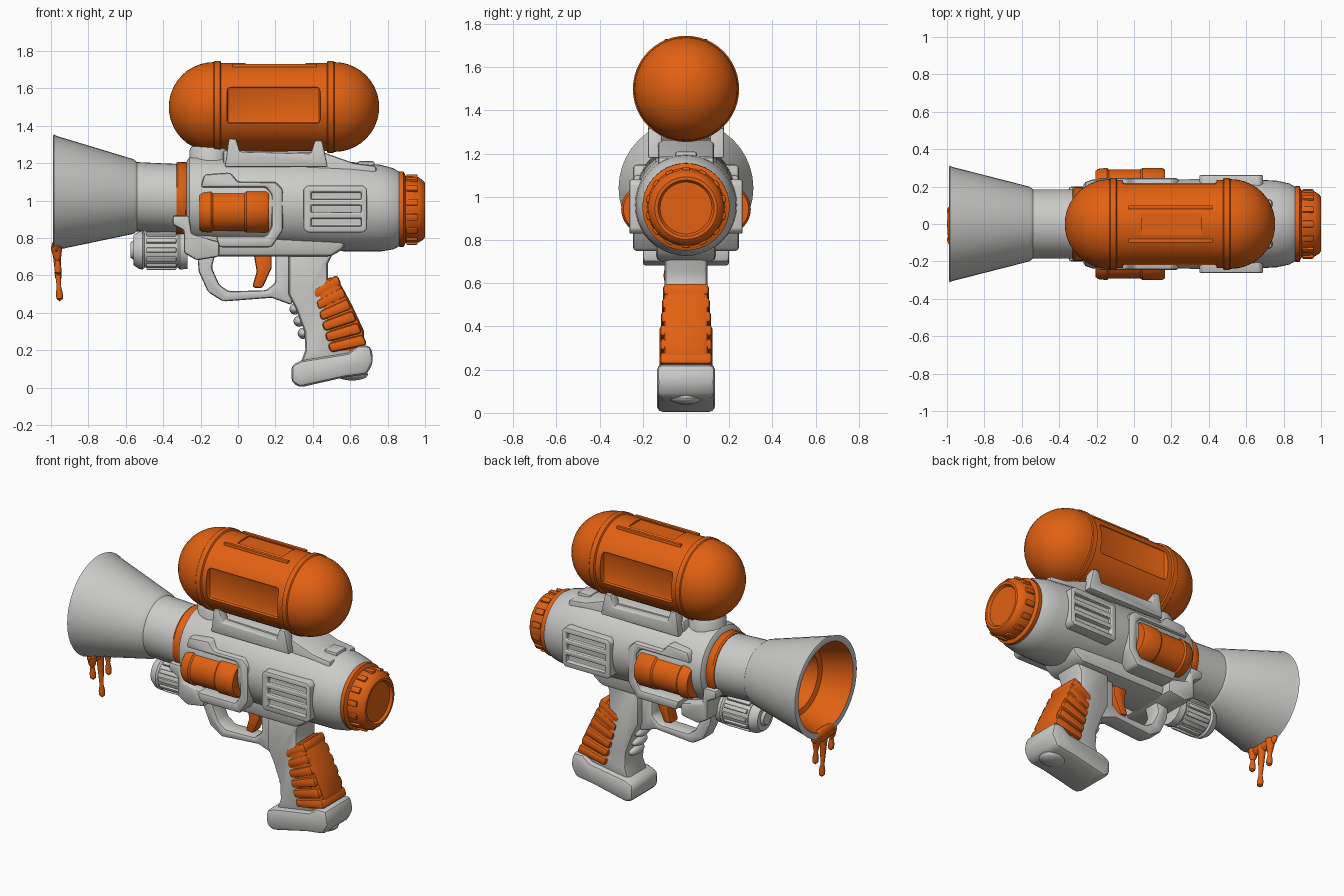
import bpy, bmesh
from math import cos, sin, pi, radians
from mathutils import Matrix, Vector

if "Cube" in bpy.data.objects:
    bpy.data.objects.remove(bpy.data.objects["Cube"], do_unlink=True)


def make_material(name, colour):
    mat = bpy.data.materials.new(name)
    mat.use_nodes = True
    mat.diffuse_color = colour
    mat.node_tree.nodes["Principled BSDF"].inputs["Base Color"].default_value = colour
    return mat


GREY = make_material("light grey plastic", (0.6, 0.6, 0.585, 1))
ORANGE = make_material("orange plastic", (0.76, 0.12, 0.006, 1))


def axis_height(x):
    """Height of the slightly sloping barrel axis."""
    return 0.995 - 0.047 * x


def finish(name, bm, mats, bevel=0, cutters=()):
    """Turn a bmesh into an object, with its cuts, bevel and shading applied."""
    bmesh.ops.remove_doubles(bm, verts=bm.verts, dist=1e-5)
    bmesh.ops.recalc_face_normals(bm, faces=bm.faces)
    mesh = bpy.data.meshes.new(name)
    bm.to_mesh(mesh)
    bm.free()
    obj = bpy.data.objects.new(name, mesh)
    bpy.context.collection.objects.link(obj)
    for mat in mats:
        mesh.materials.append(mat)
    bpy.ops.object.select_all(action='DESELECT')
    obj.select_set(True)
    bpy.context.view_layer.objects.active = obj
    for cutter in cutters:
        mod = obj.modifiers.new("cut", 'BOOLEAN')
        mod.operation, mod.solver, mod.object = 'DIFFERENCE', 'EXACT', cutter
        bpy.ops.object.modifier_apply(modifier=mod.name)
        bpy.data.objects.remove(cutter, do_unlink=True)
    if bevel:
        mod = obj.modifiers.new("bevel", 'BEVEL')
        mod.width, mod.segments, mod.limit_method = bevel, 2, 'ANGLE'
        bpy.ops.object.modifier_apply(modifier=mod.name)
    bpy.ops.object.shade_smooth_by_angle(angle=radians(35))
    return obj


def lathe(name, profile, place, mats, second_from=None, cutters=(), segments=40):
    """Revolve (along, radius) pairs; place maps (along, a, b) to a point."""
    bm = bmesh.new()
    angles = [2 * pi * k / segments for k in range(segments)]
    rings = [[bm.verts.new(place(t, r * cos(a), r * sin(a))) for a in angles]
             for t, r in profile]
    for i in range(len(rings) - 1):
        for k in range(segments):
            j = (k + 1) % segments
            face = bm.faces.new((rings[i][k], rings[i][j], rings[i + 1][j], rings[i + 1][k]))
            face.material_index = int(second_from is not None and i >= second_from)
    return finish(name, bm, mats, cutters=cutters)


def on_barrel(x, a, b):
    return Vector((x, a, axis_height(x) + b))


def along_x(y, z):
    return lambda x, a, b: Vector((x, y + a, z + b))


def prism(name, outline, y0, y1, mat, bevel=0.015, cutters=()):
    """Extrude an outline in x and z from y0 to y1."""
    bm = bmesh.new()
    near, far = [[bm.verts.new((x, y, z)) for x, z in outline] for y in (y0, y1)]
    bm.faces.new(near)
    bm.faces.new(far[::-1])
    for i in range(len(near)):
        j = (i + 1) % len(near)
        bm.faces.new((near[i], far[i], far[j], near[j]))
    return finish(name, bm, [mat], bevel, cutters)


def box(name, x0, x1, y0, y1, z0, z1, mat, bevel=0.01):
    return prism(name, [(x0, z0), (x1, z0), (x1, z1), (x0, z1)], y0, y1, mat, bevel)


def ribs(name, x0, x1, z, radius, width, height, count, mat):
    """Ring of raised bars around an x axis."""
    bm = bmesh.new()
    for k in range(count):
        bmesh.ops.create_cube(bm, size=1, matrix=Matrix.Translation(((x0 + x1) / 2, 0, z))
                              @ Matrix.Rotation(2 * pi * k / count, 4, 'X')
                              @ Matrix.Translation((0, 0, radius))
                              @ Matrix.Diagonal((x1 - x0, width, height, 1)))
    finish(name, bm, [mat], 0.005)


def blob(name, centre, size, mat):
    bm = bmesh.new()
    bmesh.ops.create_uvsphere(bm, u_segments=24, v_segments=12, radius=1,
                              matrix=Matrix.Translation(centre) @ Matrix.Diagonal((*size, 1)))
    finish(name, bm, [mat])


# Barrel: flared muzzle with an orange bore, collar, body and rear cap
lathe("muzzle", [(-0.3, 0), (-0.3, 0.185), (-0.54, 0.185), (-0.56, 0.2), (-0.97, 0.305),
                 (-0.985, 0.312), (-0.99, 0.3), (-0.985, 0.275), (-0.81, 0.215),
                 (-0.8, 0.185), (-0.62, 0.16), (-0.62, 0)], on_barrel, [GREY, ORANGE], 7)
lathe("collar", [(-0.33, 0), (-0.33, 0.19), (-0.32, 0.197), (-0.28, 0.197), (-0.27, 0.19),
                 (-0.27, 0)], on_barrel, [ORANGE])
lathe("body", [(-0.275, 0), (-0.275, 0.2), (-0.26, 0.225), (-0.22, 0.238), (0.6, 0.24),
               (0.76, 0.232), (0.83, 0.217), (0.86, 0.2), (0.86, 0)], on_barrel, [GREY])
lathe("rear_cap", [(0.85, 0), (0.85, 0.195), (0.865, 0.202), (0.885, 0.202), (0.895, 0.18),
                   (0.965, 0.175), (0.99, 0.158), (1, 0.145), (1, 0.13), (0.985, 0.12),
                   (0.985, 0)], on_barrel, [ORANGE])
ribs("rear_cap_ribs", 0.9, 0.96, axis_height(0.93), 0.177, 0.035, 0.022, 14, ORANGE)

# Tank: capsule with raised bands, side windows and a top recess
arc = [(0.24 * sin(k * pi / 20), 0.24 * cos(k * pi / 20)) for k in range(11)]
band = [(0, 0.24), (0.005, 0.246), (0.035, 0.246), (0.04, 0.236)]
tank_profile = [(-0.13 - s, r) for s, r in arc[::-1]] + [(-0.13 + s, r) for s, r in band]
tank_profile += [(0.515 - s, r) for s, r in band[::-1]] + [(0.515 + s, r) for s, r in arc]
windows = [box("window_cutter", -0.06, 0.44, s * 0.2, s * 0.3, 1.41, 1.61, ORANGE, 0.02)
           for s in (-1, 1)]
windows.append(box("top_cutter", 0.04, 0.36, -0.06, 0.06, 1.725, 1.8, ORANGE, 0))
for cutter in windows:
    cutter.hide_render = True
lathe("tank", tank_profile, along_x(0, 1.5), [ORANGE], cutters=windows, segments=48)

# Tank mount
lathe("tank_neck", [(1.15, 0), (1.15, 0.11), (1.27, 0.11), (1.3, 0.09), (1.3, 0)],
      lambda z, a, b: Vector((a - 0.15, b, z)), [GREY])
prism("saddle", [(-0.08, 1.1), (-0.08, 1.27), (0.45, 1.26), (0.62, 1.2), (0.74, 1.185),
                 (0.74, 1.1)], -0.13, 0.13, GREY)
box("rear_latch", 0.64, 0.73, -0.05, 0.05, 1.17, 1.21, GREY)

# Parts on both sides of the body
for s, side in ((-1, "right"), (1, "left")):
    prism(side + "_mount_rail", [(-0.07, 1.18), (-0.05, 1.33), (-0.01, 1.33), (0.01, 1.26),
                                 (0.39, 1.25), (0.41, 1.32), (0.45, 1.32), (0.48, 1.18)],
          s * 0.11, s * 0.175, GREY, 0.008)
    box(side + "_tank_strip", -0.03, 0.42, s * 0.08, s * 0.1, 1.7, 1.73, ORANGE, 0.004)
    prism(side + "_frame", [(-0.2, 1.07), (-0.18, 1.14), (-0.04, 1.15), (0, 1.1), (0.2, 1.1),
                            (0.24, 1.06), (0.24, 0.84), (0.18, 0.75), (-0.1, 0.75),
                            (-0.12, 0.81), (0.15, 0.81), (0.18, 0.86), (0.18, 1.03),
                            (0.15, 1.07)], s * 0.1, s * 0.245, GREY)
    lathe(side + "_slide", [(-0.205, 0), (-0.205, 0.1), (-0.19, 0.11), (-0.145, 0.115),
                            (-0.135, 0.107), (0.035, 0.107), (0.045, 0.115), (0.15, 0.115),
                            (0.165, 0.105), (0.165, 0)], along_x(s * 0.185, 0.943), [ORANGE])
    slots = [box("slot_cutter", 0.39, 0.66, s * 0.235, s * 0.3, z - 0.02, z + 0.02, GREY, 0)
             for z in (0.885, 0.955, 1.025)]
    for cutter in slots:
        cutter.hide_render = True
    prism(side + "_vent", [(0.35, 0.85), (0.37, 0.83), (0.67, 0.83), (0.69, 0.85),
                           (0.69, 1.06), (0.67, 1.08), (0.37, 1.08), (0.35, 1.06)],
          s * 0.15, s * 0.262, GREY, 0.01, slots)

# Underside: receiver, bracket and small front canister
prism("receiver", [(-0.3, 0.87), (-0.25, 0.74), (-0.2, 0.7), (0.5, 0.7), (0.56, 0.74),
                   (0.62, 0.85)], -0.14, 0.14, GREY, 0.03)
prism("bracket", [(-0.35, 0.92), (-0.26, 0.92), (-0.25, 0.82), (-0.1, 0.78), (-0.1, 0.7),
                  (-0.22, 0.68), (-0.29, 0.72), (-0.29, 0.84), (-0.35, 0.87)],
      -0.2, 0.2, GREY)
lathe("canister", [(-0.575, 0), (-0.575, 0.04), (-0.56, 0.05), (-0.56, 0.08), (-0.53, 0.1),
                   (-0.51, 0.104), (-0.5, 0.094), (-0.32, 0.094), (-0.31, 0.104),
                   (-0.27, 0.1), (-0.27, 0)], along_x(0, 0.735), [GREY])
ribs("canister_ribs", -0.49, -0.33, 0.735, 0.095, 0.026, 0.022, 12, GREY)

# Trigger and guard
prism("trigger_guard", [(-0.22, 0.74), (-0.21, 0.62), (-0.16, 0.51), (-0.08, 0.46),
                        (0.18, 0.48), (0.29, 0.44), (0.3, 0.72), (0.2, 0.72), (0.2, 0.56),
                        (0.15, 0.52), (-0.05, 0.515), (-0.1, 0.55), (-0.14, 0.64),
                        (-0.12, 0.72)], -0.055, 0.055, GREY)
prism("trigger", [(0.08, 0.74), (0.18, 0.74), (0.18, 0.64), (0.13, 0.53), (0.075, 0.535),
                  (0.1, 0.62)], -0.04, 0.04, ORANGE)

# Grip: grey core, ridged orange back and foot
prism("grip", [(0.27, 0.74), (0.27, 0.5), (0.31, 0.42), (0.355, 0.3), (0.36, 0.2),
               (0.33, 0.12), (0.6, 0.15), (0.66, 0.25), (0.58, 0.4), (0.48, 0.58),
               (0.48, 0.66), (0.52, 0.74)], -0.1, 0.1, GREY, 0.025)
prism("grip_back", [(0.49, 0.6), (0.41, 0.52), (0.45, 0.4), (0.5, 0.18), (0.67, 0.18),
                    (0.675, 0.3), (0.61, 0.44), (0.54, 0.57)], -0.105, 0.105, ORANGE, 0.03)
front_top, front_end = Vector((0.4, 0.52)), Vector((0.495, 0.18))
back_top, back_end = Vector((0.53, 0.605)), Vector((0.695, 0.22))
for i in range(6):
    t, u = i / 6, (i + 0.88) / 6
    half = 0.106 + 0.016 * min(1, i / 3)
    prism("grip_ridge_%d" % (i + 1),
          [front_top.lerp(front_end, t), back_top.lerp(back_end, t),
           back_top.lerp(back_end, u), front_top.lerp(front_end, u)],
          -half, half, ORANGE, 0.018)
for i in range(3):
    blob("finger_bump_%d" % (i + 1), (0.305 + 0.022 * i, 0, 0.42 - 0.065 * i),
         (0.03, 0.07, 0.03), GREY)
prism("grip_foot", [(0.285, 0.12), (0.34, 0.145), (0.59, 0.185), (0.64, 0.225), (0.71, 0.225),
                    (0.725, 0.14), (0.69, 0.07), (0.57, 0.055), (0.33, 0), (0.285, 0.03)],
      -0.135, 0.135, GREY, 0.03)
blob("foot_button", (0.61, 0, 0.07), (0.085, 0.075, 0.032), GREY)

# Slime running over the lip of the muzzle
blob("slime_pool", (-0.972, 0, 0.745), (0.027, 0.125, 0.045), ORANGE)
for i, (y, end) in enumerate(((-0.085, 0.6), (-0.005, 0.46), (0.07, 0.57))):
    lathe("slime_drip_%d" % (i + 1),
          [(0.77, 0), (0.75, 0.03), (0.7, 0.022), (end + 0.08, 0.012), (end + 0.04, 0.019),
           (end + 0.015, 0.017), (end, 0)],
          lambda z, a, b: Vector((a - 0.97 + (0.75 - z) * 0.06, b + y, z)), [ORANGE], segments=16)
